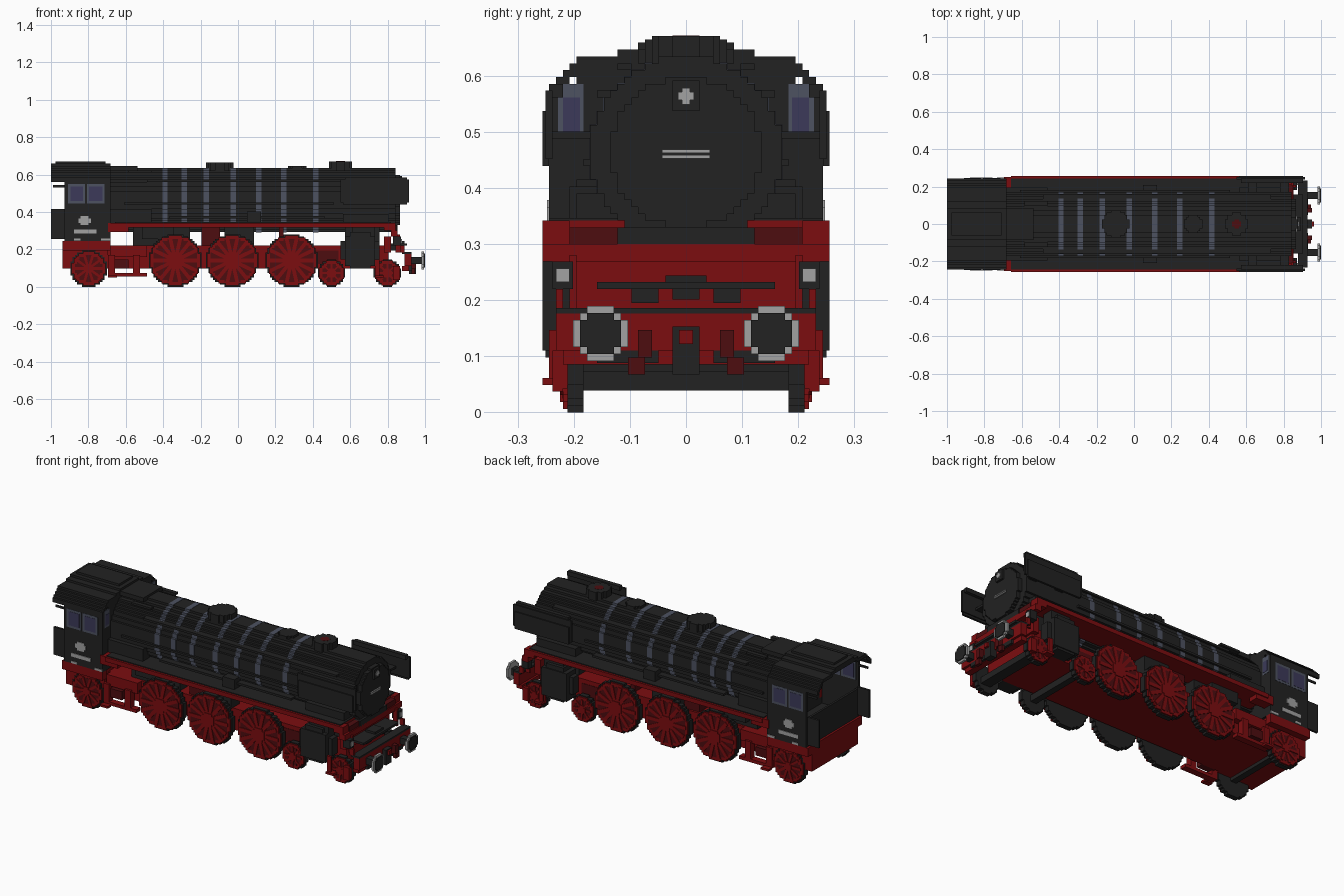
import bpy, bmesh, math
from mathutils import Matrix, Vector

U = 1 / 82  # one building block; all sizes below are in blocks

cube = bpy.data.objects.get("Cube")
if cube:
    bpy.data.objects.remove(cube, do_unlink=True)


def material(name, *rgb):
    m = bpy.data.materials.new(name)
    m.use_nodes = True
    m.diffuse_color = (*rgb, 1)
    m.node_tree.nodes["Principled BSDF"].inputs["Base Color"].default_value = (*rgb, 1)
    return m


black = material("soot_black", .016, .016, .016)
red = material("frame_red", .2, .004, .005)
dark_red = material("deep_red", .075, .004, .005)
grey = material("light_grey", .36, .36, .36)
slate = material("slate_blue", .075, .085, .12)
glass = material("window_glass", .045, .042, .1)


def finish(name, mat, bm):
    bmesh.ops.recalc_face_normals(bm, faces=bm.faces)
    bmesh.ops.scale(bm, vec=(U, U, U), verts=bm.verts)
    mesh = bpy.data.meshes.new(name)
    bm.to_mesh(mesh)
    bm.free()
    mesh.materials.append(mat)
    ob = bpy.data.objects.new(name, mesh)
    bpy.context.collection.objects.link(ob)
    return ob


def add_box(bm, x0, x1, y0, y1, z0, z1):
    size = Matrix.Diagonal((x1 - x0, y1 - y0, z1 - z0, 1))
    mid = Vector((x0 + x1, y0 + y1, z0 + z1)) / 2
    bmesh.ops.create_cube(bm, size=1, matrix=Matrix.Translation(mid) @ size)


def boxes(name, mat, *items):
    """Boxes as x, y, z ranges; those off the centre line are mirrored."""
    bm = bmesh.new()
    for x0, x1, y0, y1, z0, z1 in items:
        add_box(bm, x0, x1, y0, y1, z0, z1)
        if y0 > 0:
            add_box(bm, x0, x1, -y1, -y0, z0, z1)
    return finish(name, mat, bm)


def stepped_disc(r, ca=0, cb=0, grow=0):
    """Circle outline snapped to whole blocks."""
    side = []
    for i in range(int(2 * r)):
        k = i - r
        w = r - round(r - math.sqrt(r * r - (k + .5) ** 2))
        side += [(w, k), (w, k + 1)]
    loop = list(dict.fromkeys(side + [(-w, k) for w, k in reversed(side)]))
    s = 1 + grow / r
    return [(ca + a * s, cb + b * s) for a, b in loop]


def prism(name, mat, outline, axis, lo, hi):
    place = {"x": lambda a, b: (lo, a, b), "y": lambda a, b: (a, lo, b),
             "z": lambda a, b: (a, b, lo)}[axis]
    bm = bmesh.new()
    face = bm.faces.new([bm.verts.new(place(a, b)) for a, b in outline])
    ext = bmesh.ops.extrude_face_region(bm, geom=[face], use_keep_orig=True)
    move = Vector([hi - lo if axis == c else 0 for c in "xyz"])
    bmesh.ops.translate(bm, vec=move, verts=[v for v in ext["geom"] if isinstance(v, bmesh.types.BMVert)])
    return finish(name, mat, bm)


# Boiler with bands, domes and chimney
AXIS = 38
prism("boiler", black, stepped_disc(14, 0, AXIS), "x", -57, 69)
prism("smokebox_door", black, stepped_disc(11, 0, AXIS), "x", 69, 71)
for x in (-32, -23.5, -14, -2, 9, 20, 34):
    prism("boiler_band", slate, stepped_disc(14, 0, AXIS, .12), "x", x - 1.2, x + 1.2)
for name, x, r, top in (("steam_dome", -8, 6, 54.5), ("sand_dome", 26, 4, 53), ("chimney", 45, 5, 55)):
    prism(name, black, stepped_disc(r, x), "z", 50, top)
prism("chimney_opening", dark_red, stepped_disc(2, 45), "z", 55, 55.05)
boxes("firebox_hump", black, (-56, -44, -7, 7, 51, 53))
boxes("boiler_pipes", black, (-50, 42, 13, 15, 36, 37), (-40, 60, 11, 13, 46, 47),
      (-30, 38, 12, 15, 30, 31), (-48, -38, 8, 10, 50, 51), (-56, -38, 11, 16, 28, 34))
boxes("boiler_side_fittings", black, (4, 10, 12, 17, 28, 33), (46, 66, 8, 16, 28, 32))

# Smokebox front fittings
boxes("top_lamp", black, (71, 72, -2, 2, 44, 48.5))
boxes("top_lamp_lens", grey, (72, 72.3, -1.2, 1.2, 45.6, 46.8), (72, 72.4, -.6, .6, 45, 47.4))
boxes("door_rail", grey, (71, 71.5, -3.5, 3.5, 37.1, 37.6), (71, 71.5, -3.5, 3.5, 37.9, 38.4))

# Smoke deflectors
boxes("smoke_deflector", black, (46, 74, 20, 21, 36, 44), (45, 75, 19.5, 20.5, 37, 47),
      (47, 74, 18, 20, 46, 48), (50, 54, 12, 20, 40, 41), (64, 68, 12, 20, 40, 41))

# Cab: walls, stepped roof, floor and rear panels
boxes("cab_walls", black, (-76, -56, 19, 20, 20, 47), (-57, -56, -19, 19, 20, 48),
      (-57, -56, -16, 16, 48, 52), (-76, -57, -19, 19, 20, 21))
boxes("cab_roof", black, (-82, -56, 19, 20, 46, 48), (-82, -56, 18, 19, 47, 49),
      (-82, -56, 17, 18, 48, 50), (-82, -56, 16, 17, 49, 51), (-82, -56, 9, 16, 50.5, 52),
      (-82, -56, -10, 10, 51.5, 53), (-82, -56, -7, 7, 53, 54), (-80, -58, -5, 5, 54, 55))
boxes("cab_rear_panels", black, (-82, -76, 18, 19, 21, 34), (-76, -75, -19, 19, 20, 33))
boxes("cab_handrail", black, (-81, -76, 18.5, 19, 43.5, 44.5))
boxes("side_window_frame", slate, (-74.5, -67, 18.9, 20.1, 36.5, 45), (-66.3, -58.5, 18.9, 20.1, 36.5, 45))
boxes("side_window_glass", glass, (-73.5, -68, 18.8, 20.2, 37.5, 44), (-65.3, -59.5, 18.8, 20.2, 37.5, 44))
boxes("front_window_frame", slate, (-57.1, -55.9, 15, 18.7, 40, 48))
boxes("front_window_glass", glass, (-57.2, -55.8, 15.5, 18, 41, 46))
boxes("cab_plates", grey, (-70, -64.5, 20, 20.3, 28, 30), (-69, -65.5, 20, 20.3, 27, 31),
      (-72, -62, 20, 20.3, 23.3, 25), (-72, -69, 20, 20.3, 20.2, 21.2), (-60, -56, 20, 20.3, 20.2, 21.2))

# Running boards
boxes("running_board", red, (-54, 67, 9, 21, 26, 28), (-57, -48, 16, 20.5, 24, 28))
boxes("running_board_tread", black, (-54, 67, 9, 20, 28, 28.4))

# Main frame, firebox bottom and supports
boxes("main_frame", red, (-75, 66, -14, 14, 8, 18), (-77, -56, 17, 20, 16, 20),
      (-77, -57, -17, 17, 8, 20), (-56, -40, 14, 17, 13, 18))
boxes("ashpan_bars", red, (-57, -40, 15, 18, 4.5, 6), (-57, -54, 15, 18, 6, 14), (-46, -43, 15, 18, 6, 14))
boxes("frame_recesses", dark_red, (-55, -48, 14, 17.2, 8, 12), (32, 44, 14, 14.2, 10, 16))
boxes("firebox_bottom", black, (-46, -21, -13, 13, 18, 27), (-42, -28, 13, 16, 21, 26))
boxes("boiler_supports", dark_red, (-16, -8, -13, 13, 18, 26), (18, 20, -12, 12, 18, 26))
boxes("air_pump", black, (-6, 7, 9, 15, 18, 26))
boxes("smokebox_saddle", black, (47, 62, -12, 12, 18, 27))

# Wheels: dark tyre, red rim, shaded web, spokes and hub
def wheel(x, z, r, spokes, side):
    def layer(name, mat, radius, y0, y1):
        prism(name, mat, stepped_disc(radius, x, z), "y", side * y0, side * y1)
    layer("wheel_tyre", black, r, 15, 17.3)
    layer("wheel_rim", red, r - .5, 17.3, 18)
    layer("wheel_web", dark_red, r - 2, 18, 18.05)
    bm = bmesh.new()
    for i in range(spokes):
        turn = Matrix.Rotation(2 * math.pi * i / spokes, 4, "Y")
        shift = Matrix.Translation((x, side * 18.2, z)) @ turn @ Matrix.Translation(((r - 1.5) / 2, 0, 0))
        bmesh.ops.create_cube(bm, size=1, matrix=shift @ Matrix.Diagonal((r - 1.5, .4, r * .14, 1)))
    finish("wheel_spokes", red, bm)
    layer("wheel_hub", red, max(2, round(r / 4)), 18, 18.7)


wheels = [(x, 11.5, 11.5, 14) for x in (-27.5, -2.5, 23.5)]
wheels += [(-65.5, 8, 8, 10), (41, 6, 6, 8), (65.5, 6, 6, 8)]
for x, z, r, spokes in wheels:
    for side in (-1, 1):
        wheel(x, z, r, spokes, side)
    boxes("axle", black, (x - 1.5, x + 1.5, -15, 15, z - 1.5, z + 1.5))

# Cylinders and steps
boxes("cylinder", black, (47, 60, 14, 21, 9, 22), (49, 58, 14, 20.5, 8, 24), (45, 62, 15, 19, 12, 20))
boxes("cylinder_valve", black, (50, 60, 14, 19, 22, 26))
boxes("steps", red, (60, 64, 18, 21, 4, 5), (60, 62, 19, 20, 5, 12), (-57, -53, 18, 20.5, 4, 5))

# Front deck and buffer beam
boxes("front_crossbeam", red, (67, 70, -21, 21, 22, 24.6), (64, 69, 17, 21, 24.6, 28))
boxes("front_step_plates", dark_red, (66, 69.5, 10, 17, 24.6, 27))
boxes("front_deck", black, (66, 74, -13, 13, 18, 19), (68, 73, -3, 3, 19, 20), (66, 70, -10, 10, 24, 27))
boxes("deck_brackets", black, (66, 72, 4, 8, 16, 18), (66, 72, -2, 2, 16.5, 18))
boxes("deck_backing", red, (64, 67, -16, 16, 15, 22))
boxes("deck_posts", red, (69, 71, 16, 17, 15, 23), (71, 73, 18, 19, 15, 18))
boxes("buffer_beam", red, (73, 76, -19, 19, 9, 14.4), (72, 75, -18, 18, 7, 9))
boxes("beam_edge", black, (72, 76, -19, 19, 14.4, 15.2), (75, 76.2, 4, 13, 7.2, 9))
boxes("guard_irons", red, (68, 71, 18, 19.5, 3, 9))
boxes("leading_crossbar", black, (64, 69, -17, 17, 3.2, 6))
boxes("lamp_body", black, (68, 71.5, 16.5, 19.5, 18, 22))
boxes("lamp_lens", grey, (71.5, 71.8, 17, 19, 19, 21))
boxes("brake_hoses", dark_red, (76, 78, 5, 7, 8, 12), (76, 77.5, 6, 8.5, 5.5, 8))
boxes("coupling", black, (75, 78, -2, 2, 5.5, 12.5))
boxes("coupling_hook", red, (78, 79, -1, 1, 10, 12))

# Buffers
for side in (-1, 1):
    y = side * 12.5
    prism("buffer_stem", black, stepped_disc(1.5, y, 11.5), "x", 75, 80.5)
    prism("buffer_rim", grey, stepped_disc(4, y, 11.5), "x", 80.5, 81.6)
    prism("buffer_face", black, stepped_disc(3, y, 11.5), "x", 81.6, 82)
